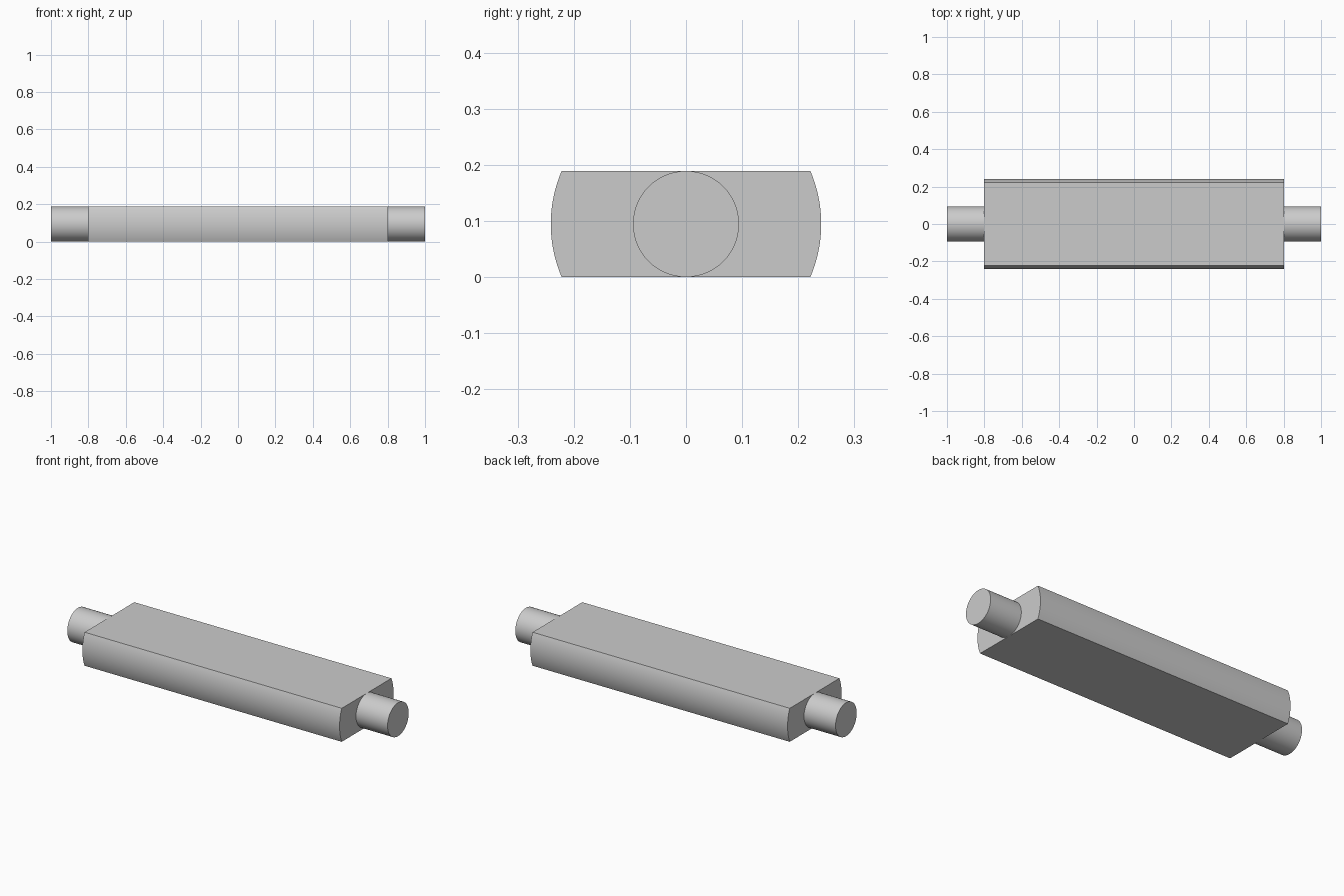
import bpy, bmesh, math

if "Cube" in bpy.data.objects:
    bpy.data.objects.remove(bpy.data.objects["Cube"])

HEIGHT = 0.189          # flat-to-flat thickness
HALF = HEIGHT / 2
BARREL_R = 0.241        # radius of the rounded long sides
BODY_X = 0.803          # half length of the body

steel = bpy.data.materials.new("plain grey")
steel.diffuse_color = (0.6, 0.6, 0.6, 1)
steel.use_nodes = True
steel.node_tree.nodes["Principled BSDF"].inputs["Base Color"].default_value = steel.diffuse_color


def extrude_x(name, profile, x0, x1):
    """Solid prism of a (y, z) outline from x0 to x1."""
    bm = bmesh.new()
    face = bm.faces.new([bm.verts.new((x0, y, z)) for y, z in profile])
    out = bmesh.ops.extrude_face_region(bm, geom=[face])
    verts = [v for v in out["geom"] if isinstance(v, bmesh.types.BMVert)]
    bmesh.ops.translate(bm, verts=verts, vec=(x1 - x0, 0, 0))
    bmesh.ops.recalc_face_normals(bm, faces=bm.faces)
    mesh = bpy.data.meshes.new(name)
    bm.to_mesh(mesh)
    bm.free()
    mesh.materials.append(steel)
    obj = bpy.data.objects.new(name, mesh)
    bpy.context.collection.objects.link(obj)
    bpy.ops.object.select_all(action='DESELECT')
    obj.select_set(True)
    bpy.context.view_layer.objects.active = obj
    bpy.ops.object.shade_smooth_by_angle(angle=math.radians(25))
    return obj


def arc(radius, a0, a1, steps):
    return [(radius * math.cos(a0 + (a1 - a0) * i / steps),
             HALF + radius * math.sin(a0 + (a1 - a0) * i / steps))
            for i in range(steps + 1)]


# Body: a round bar cut flat on top and bottom
edge = math.asin(HALF / BARREL_R)
extrude_x("body", arc(BARREL_R, -edge, edge, 16)
          + arc(BARREL_R, math.pi - edge, math.pi + edge, 16), -BODY_X, BODY_X)

# Round stub shafts at both ends
circle = arc(HALF, 0, 2 * math.pi, 64)[:-1]
extrude_x("left_shaft", circle, -1, -BODY_X)
extrude_x("right_shaft", circle, BODY_X, 1)
